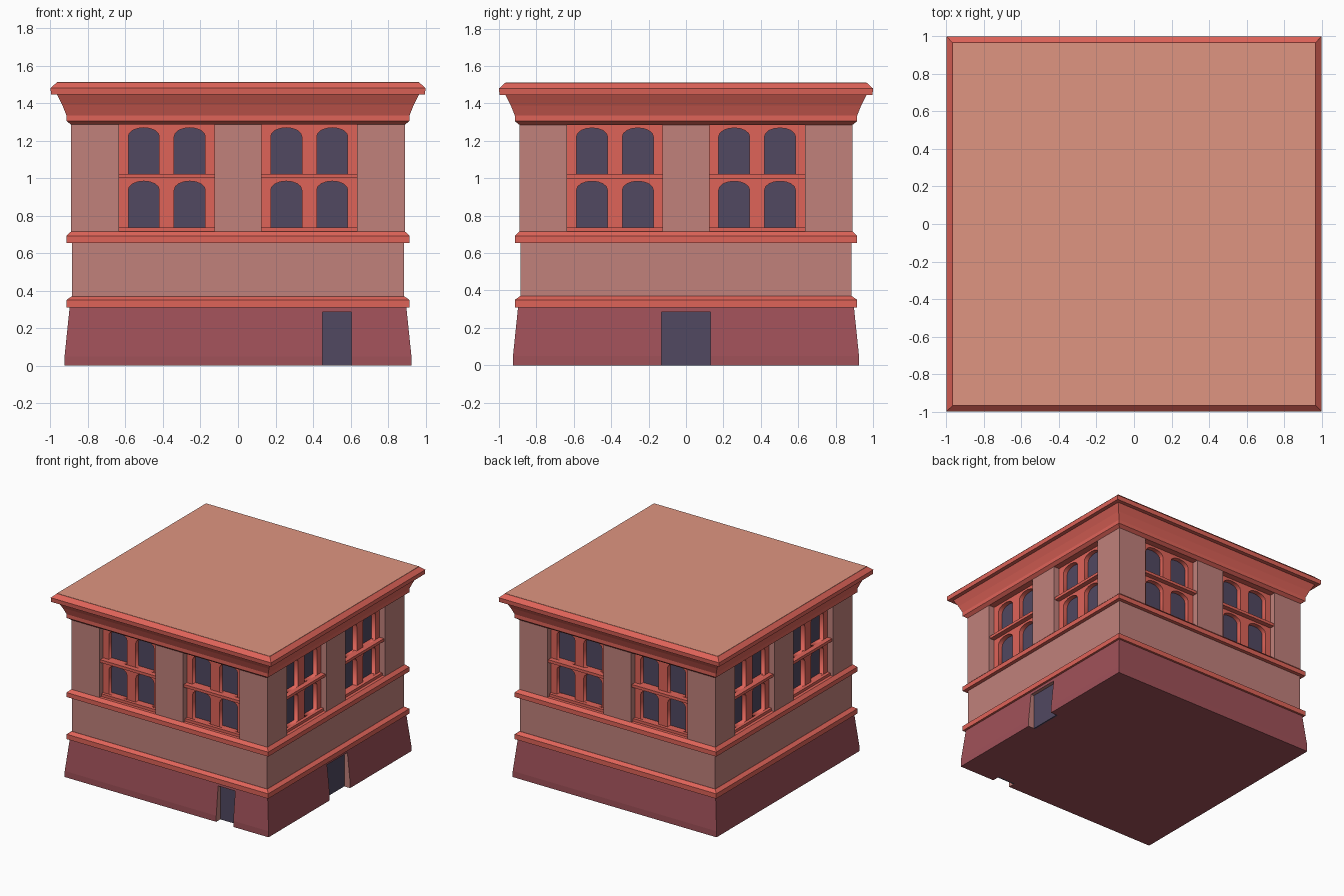
import bpy, bmesh
from math import sin, cos, pi

if "Cube" in bpy.data.objects:
    bpy.data.objects.remove(bpy.data.objects["Cube"])


def material(name, rgb):
    m = bpy.data.materials.new(name)
    m.diffuse_color = [c ** 2.2 for c in rgb] + [1]
    m.use_nodes = True
    m.node_tree.nodes["Principled BSDF"].inputs["Base Color"].default_value = m.diffuse_color
    return m


WALL = material("wall_pink", (0.75, 0.50, 0.48))
TRIM = material("trim_red", (0.87, 0.39, 0.35))
BASE = material("base_maroon", (0.62, 0.32, 0.35))
ROOF = material("roof_salmon", (0.87, 0.58, 0.50))
DARK = material("dark_glass", (0.32, 0.29, 0.38))


def finish(name, bm, mat):
    bmesh.ops.recalc_face_normals(bm, faces=bm.faces)
    me = bpy.data.meshes.new(name)
    bm.to_mesh(me)
    bm.free()
    me.materials.append(mat)
    ob = bpy.data.objects.new(name, me)
    bpy.context.collection.objects.link(ob)
    return ob


def tier(name, profile, mat):
    """Square tier lofted through (half width, height) points."""
    bm = bmesh.new()
    rings = [[bm.verts.new((sx * h, sy * h, z)) for sx, sy in
              ((-1, -1), (1, -1), (1, 1), (-1, 1))] for h, z in profile]
    for a, b in zip(rings, rings[1:]):
        for i in range(4):
            j = (i + 1) % 4
            bm.faces.new((a[i], a[j], b[j], b[i]))
    bm.faces.new(rings[0][::-1])
    bm.faces.new(rings[-1])
    return finish(name, bm, mat)


def box(name, x, y, z, mat):
    bm = bmesh.new()
    bmesh.ops.create_cube(bm, size=1)
    for v in bm.verts:
        v.co = [(lo + hi) / 2 + c * (hi - lo) for c, (lo, hi) in zip(v.co, (x, y, z))]
    return finish(name, bm, mat)


def around(ob):
    """Repeat a front part on the other three sides."""
    for k in (1, 2, 3):
        c = ob.copy()
        c.name = f"{ob.name}_side{k}"
        c.rotation_euler.z += k * pi / 2
        bpy.context.collection.objects.link(c)


# Horizontal tiers
plinth = tier("plinth", [(0.925, 0), (0.925, 0.05), (0.898, 0.31)], BASE)
tier("lower_band", [(0.915, 0.31), (0.915, 0.35), (0.887, 0.37)], TRIM)
tier("lower_wall", [(0.885, 0.365), (0.885, 0.66)], WALL)
tier("upper_band", [(0.915, 0.655), (0.915, 0.692), (0.89, 0.716)], TRIM)
tier("cornice", [(0.89, 1.285), (0.915, 1.305), (0.915, 1.335), (0.937, 1.39),
                 (0.965, 1.445), (0.997, 1.445), (1, 1.48), (0.967, 1.51)], TRIM)
tier("roof", [(0.966, 1.505), (0.966, 1.512)], ROOF)

# Door recesses cut in the plinth, with dark doors inside
plinth.data.materials.append(WALL)
for name, x, y, dx, dy in (
        ("front_door", (0.45, 0.605), (-1, -0.86), (0.45, 0.605), (-0.872, -0.86)),
        ("side_door", (0.86, 1), (-0.132, 0.132), (0.86, 0.872), (-0.132, 0.132))):
    cutter = box(name + "_cutter", x, y, (-0.1, 0.285), WALL)
    cutter.hide_render = True
    mod = plinth.modifiers.new(name, 'BOOLEAN')
    mod.operation = 'DIFFERENCE'
    mod.solver = 'EXACT'
    mod.material_mode = 'TRANSFER'
    mod.object = cutter
    bpy.context.view_layer.objects.active = plinth
    bpy.ops.object.modifier_apply(modifier=mod.name)
    bpy.data.objects.remove(cutter)
    box(name, dx, dy, (0, 0.285), DARK)

# Upper storey piers
around(box("corner_pier", (0.635, 0.89), (-0.89, -0.635), (0.71, 1.287), WALL))
around(box("middle_pier", (-0.125, 0.125), (-0.89, -0.78), (0.71, 1.287), WALL))


def arch(x0, x1, z0, spring, top):
    c, r = (x0 + x1) / 2, (x1 - x0) / 2
    return [(x0, z0), (x1, z0)] + [
        (c + r * cos(pi * i / 8), spring + (top - spring) * sin(pi * i / 8))
        for i in range(9)]


def window_frame(x0):
    """Flat panel with four arched openings."""
    cu = bpy.data.curves.new("window_frame", 'CURVE')
    cu.dimensions, cu.fill_mode, cu.extrude = '2D', 'BOTH', 0.02
    loops = [[(x0, 0.712), (x0 + 0.51, 0.712), (x0 + 0.51, 1.287), (x0, 1.287)]]
    for a in (0.05, 0.295):
        for z in (0.738, 1.023):
            loops.append(arch(x0 + a, x0 + a + 0.165, z, z + 0.2, z + 0.246))
    for pts in loops:
        s = cu.splines.new('POLY')
        s.points.add(len(pts) - 1)
        for p, (x, z) in zip(s.points, pts):
            p.co = (x, z, 0, 1)
        s.use_cyclic_u = True
    tmp = bpy.data.objects.new("window_frame_curve", cu)
    bpy.context.collection.objects.link(tmp)
    bpy.context.view_layer.update()
    deps = bpy.context.evaluated_depsgraph_get()
    bm = bmesh.new()
    bm.from_mesh(bpy.data.meshes.new_from_object(tmp.evaluated_get(deps)))
    bpy.data.objects.remove(tmp)
    bmesh.ops.remove_doubles(bm, verts=bm.verts, dist=0.0001)
    for v in bm.verts:
        x, z, d = v.co
        v.co = (x, -0.82 - d, z)
    return finish("window_frame", bm, TRIM)


# Two window bays per side
for x0 in (-0.635, 0.125):
    span = (x0, x0 + 0.51)
    around(window_frame(x0))
    around(box("window_glass", span, (-0.803, -0.79), (0.712, 1.287), DARK))
    around(box("window_sill", span, (-0.865, -0.8), (0.712, 0.738), TRIM))
    around(box("window_ledge", span, (-0.88, -0.8), (1.0, 1.023), TRIM))
